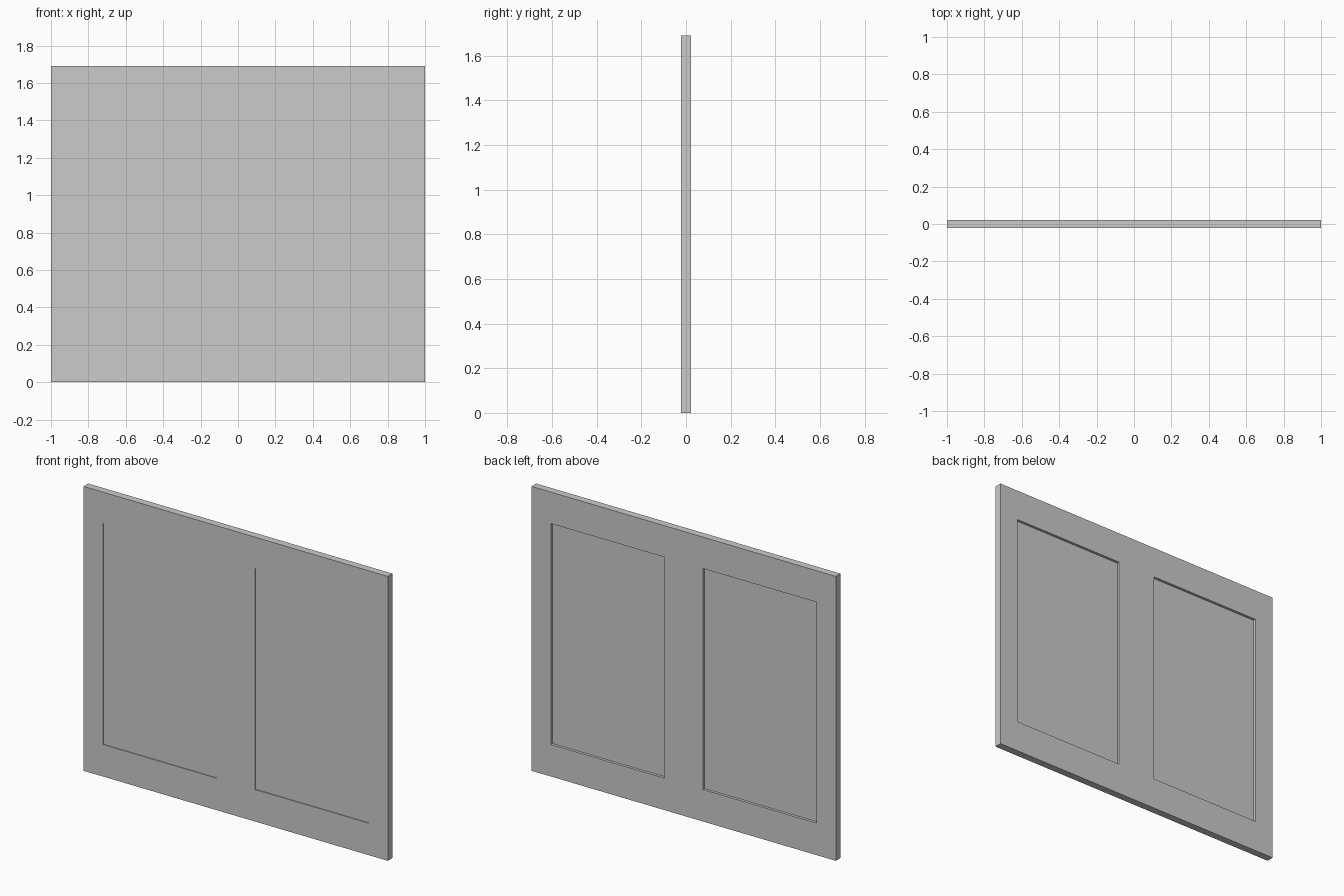
import bpy

if "Cube" in bpy.data.objects:
    bpy.data.objects.remove(bpy.data.objects["Cube"])

W, T, H = 2.0, 0.044, 1.69           # overall width, thickness, height
PANEL_X, PANEL_W = 0.5, 0.746        # panel centre offset and width
Z0, Z1 = 0.19, 1.503                 # panel bottom and top
FRONT_DEPTH, BACK_DEPTH = 0.005, 0.016


def box(name, size, loc):
    bpy.ops.mesh.primitive_cube_add(size=1, location=loc)
    ob = bpy.context.object
    ob.name = name
    ob.scale = size
    bpy.ops.object.transform_apply(location=True, rotation=False, scale=True)
    return ob


# flat slab
slab = box("double_panel_slab", (W, T, H), (0, 0, H / 2))

# shallow recess on the front and a deeper one on the back, for both panels
for sx in (-1, 1):
    for side, depth in ((-1, FRONT_DEPTH), (1, BACK_DEPTH)):
        cutter = box("panel_cutter", (PANEL_W, 2 * depth, Z1 - Z0),
                     (sx * PANEL_X, side * T / 2, (Z0 + Z1) / 2))
        cutter.hide_render = True
        mod = slab.modifiers.new("recess", 'BOOLEAN')
        mod.operation = 'DIFFERENCE'
        mod.solver = 'EXACT'
        mod.object = cutter
        bpy.context.view_layer.objects.active = slab
        bpy.ops.object.modifier_apply(modifier=mod.name)
        bpy.data.objects.remove(cutter)
